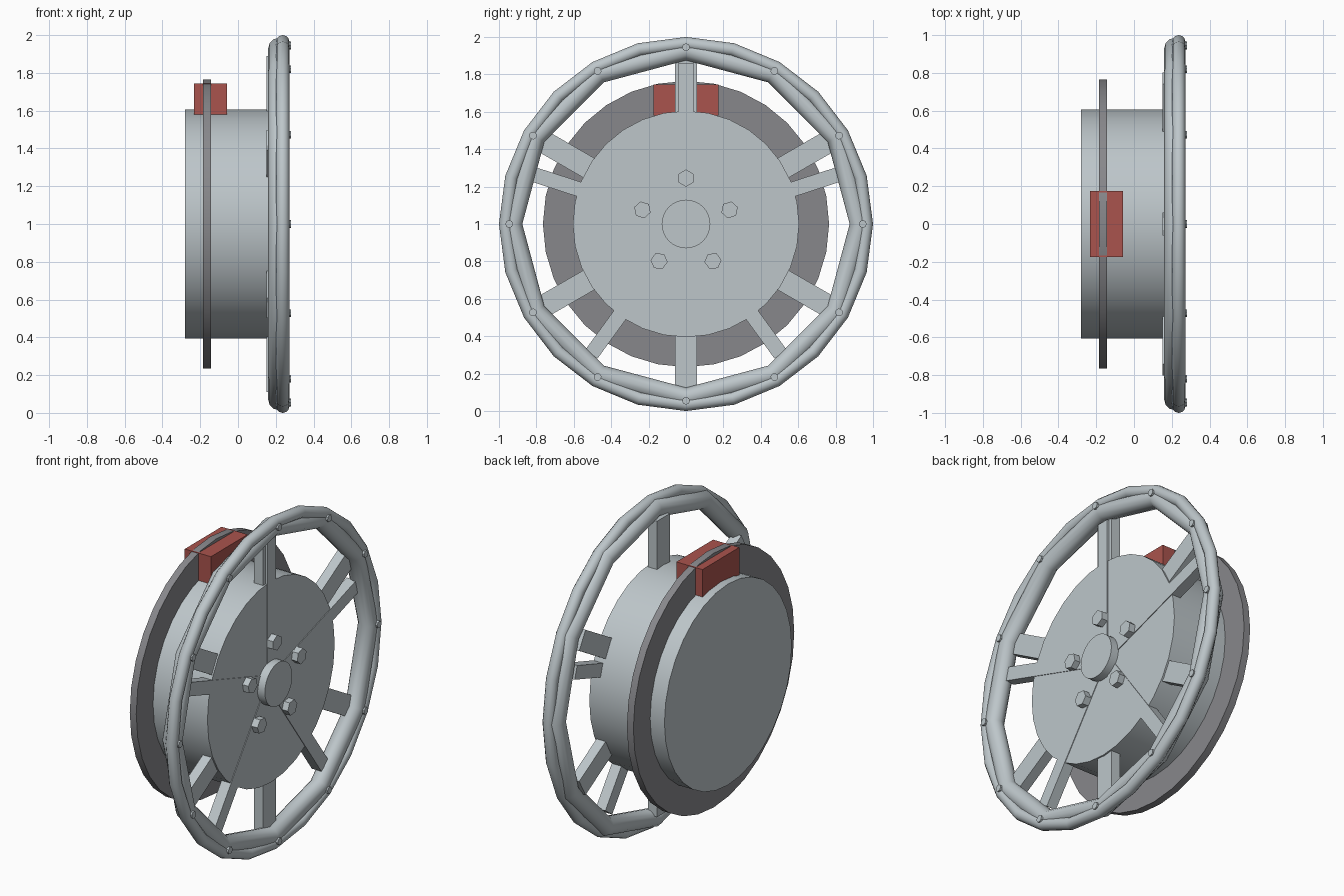
import bpy
import bmesh
from math import radians
from mathutils import Matrix, Vector

cube = bpy.data.objects.get("Cube")
if cube:
    bpy.data.objects.remove(cube, do_unlink=True)

# Wheel space: local x -> world y, local y -> world z, local z (axle) -> world x
AXLE = Matrix(((0, 0, 1, 0), (1, 0, 0, 0), (0, 1, 0, 1), (0, 0, 0, 1)))


def material(name, color):
    m = bpy.data.materials.new(name)
    m.use_nodes = True
    m.diffuse_color = (*color, 1)
    m.node_tree.nodes["Principled BSDF"].inputs["Base Color"].default_value = (*color, 1)
    return m


metal = material("light_alloy", (0.51, 0.565, 0.59))
iron = material("disc_grey", (0.245, 0.245, 0.26))
red = material("caliper_red", (0.40, 0.088, 0.075))


def finish(bm, name, mat):
    bmesh.ops.transform(bm, matrix=AXLE, verts=bm.verts)
    bmesh.ops.recalc_face_normals(bm, faces=bm.faces)
    mesh = bpy.data.meshes.new(name)
    bm.to_mesh(mesh)
    bm.free()
    mesh.materials.append(mat)
    obj = bpy.data.objects.new(name, mesh)
    bpy.context.collection.objects.link(obj)
    bpy.ops.object.select_all(action="DESELECT")
    obj.select_set(True)
    bpy.context.view_layer.objects.active = obj
    bpy.ops.object.shade_smooth_by_angle(angle=radians(35))
    return obj


def cylinder(name, mat, radius, back, front, sides, offset=0, count=1):
    """Cylinders along the axle, repeated around it at a given offset."""
    bm = bmesh.new()
    for i in range(count):
        turn = Matrix.Rotation(radians(360 * i / count), 4, "Z")
        place = Matrix.Translation((0, offset, (back + front) / 2))
        bmesh.ops.create_cone(bm, cap_ends=True, segments=sides, radius1=radius,
                              radius2=radius, depth=front - back, matrix=turn @ place)
    return finish(bm, name, mat)


def boxes(name, mat, width, inner, outer, back, front, count=1):
    """Radial boxes, the first one pointing up."""
    bm = bmesh.new()
    for i in range(count):
        turn = Matrix.Rotation(radians(360 * i / count), 4, "Z")
        place = Matrix.Translation((0, (inner + outer) / 2, (back + front) / 2))
        size = Matrix.Diagonal((width, outer - inner, front - back, 1))
        bmesh.ops.create_cube(bm, size=1, matrix=turn @ place @ size)
    return finish(bm, name, mat)


def ring(name, mat, major, minor, centre, segments, sides):
    """Torus around the axle."""
    bm = bmesh.new()
    circle = bmesh.ops.create_circle(
        bm, segments=sides, radius=minor,
        matrix=Matrix.Translation((0, major, centre)) @ Matrix.Rotation(radians(90), 4, "Y"))
    bmesh.ops.spin(bm, geom=circle["verts"] + bm.edges[:], cent=Vector(), axis=(0, 0, 1),
                   angle=radians(360), steps=segments, use_merge=True)
    bmesh.ops.remove_doubles(bm, verts=bm.verts, dist=0.0001)
    return finish(bm, name, mat)


# Drum, cap and lug bolts
cylinder("hub_drum", metal, 0.605, -0.28, 0.22, 32)
cylinder("centre_cap", metal, 0.13, 0.2, 0.27, 32)
cylinder("lug_bolts", metal, 0.046, 0.2, 0.262, 6, offset=0.245, count=5)

# Brake
cylinder("brake_disc", iron, 0.765, -0.185, -0.142, 32)
boxes("brake_caliper", red, 0.35, 0.58, 0.745, -0.232, -0.058)

# Two overlapping spoke sets
boxes("narrow_spokes", metal, 0.08, 0.05, 0.86, 0.16, 0.224, count=5)
boxes("wide_spokes", metal, 0.12, 0.5, 0.89, 0.15, 0.21, count=6)

# Rim: coarse inner ring, finer outer lip, rim bolts
ring("inner_rim", metal, 0.93, 0.055, 0.215, 12, 12)
ring("outer_lip", metal, 0.965, 0.035, 0.237, 24, 12)
cylinder("rim_bolts", metal, 0.021, 0.25, 0.28, 8, offset=0.945, count=12)
